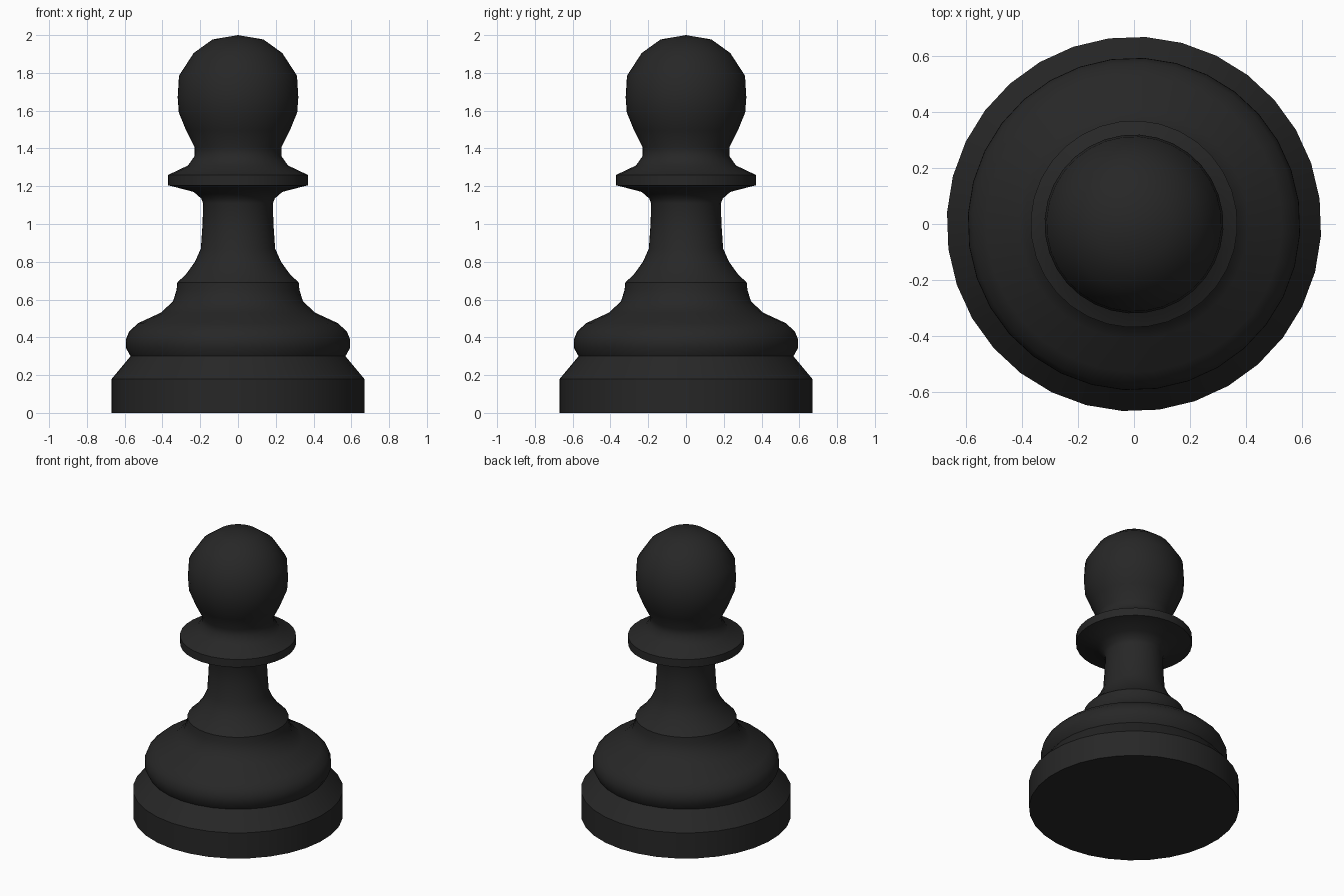
import bpy, bmesh, math

if "Cube" in bpy.data.objects:
    bpy.data.objects.remove(bpy.data.objects["Cube"])

SEGMENTS = 32
TURN = math.radians(7.7)

black = bpy.data.materials.new("matte black")
black.diffuse_color = (0.02, 0.02, 0.02, 1)
black.use_nodes = True
black.node_tree.nodes["Principled BSDF"].inputs["Base Color"].default_value = black.diffuse_color

# turned outline, bottom to top: (radius, height)
base = [(0, 0), (0.67, 0), (0.67, 0.18), (0.57, 0.30), (0.595, 0.345), (0.594, 0.39),
        (0.578, 0.43), (0.53, 0.475), (0.41, 0.53), (0.345, 0.59)]
stem = [(0.326, 0.65), (0.322, 0.69), (0.275, 0.735), (0.228, 0.80), (0.197, 0.87),
        (0.188, 1.00), (0.185, 1.11), (0.195, 1.135), (0.235, 1.17)]
collar = [(0.37, 1.205), (0.37, 1.26), (0.265, 1.31), (0.23, 1.36), (0.23, 1.405)]
head = [(0.275, 1.495), (0.314, 1.59), (0.32, 1.67), (0.313, 1.785),
        (0.235, 1.905), (0.135, 1.977), (0, 2.0)]


def lathe(name, outline):
    bm = bmesh.new()
    rings = []
    for r, z in outline:
        if r == 0:
            rings.append([bm.verts.new((0, 0, z))] * SEGMENTS)
            continue
        angles = [TURN + math.tau * i / SEGMENTS for i in range(SEGMENTS)]
        rings.append([bm.verts.new((r * math.cos(a), r * math.sin(a), z)) for a in angles])
    for low, high in zip(rings, rings[1:]):
        for i in range(SEGMENTS):
            j = (i + 1) % SEGMENTS
            # dict drops the repeated pole vertex
            bm.faces.new(list(dict.fromkeys((low[i], low[j], high[j], high[i]))))
    mesh = bpy.data.meshes.new(name)
    bm.to_mesh(mesh)
    bm.free()
    mesh.materials.append(black)
    obj = bpy.data.objects.new(name, mesh)
    bpy.context.collection.objects.link(obj)
    bpy.context.view_layer.objects.active = obj
    obj.select_set(True)
    bpy.ops.object.shade_smooth_by_angle(angle=math.radians(35))
    return obj


# the whole piece is one turned body
lathe("turned_pawn_body", base + stem + collar + head)
